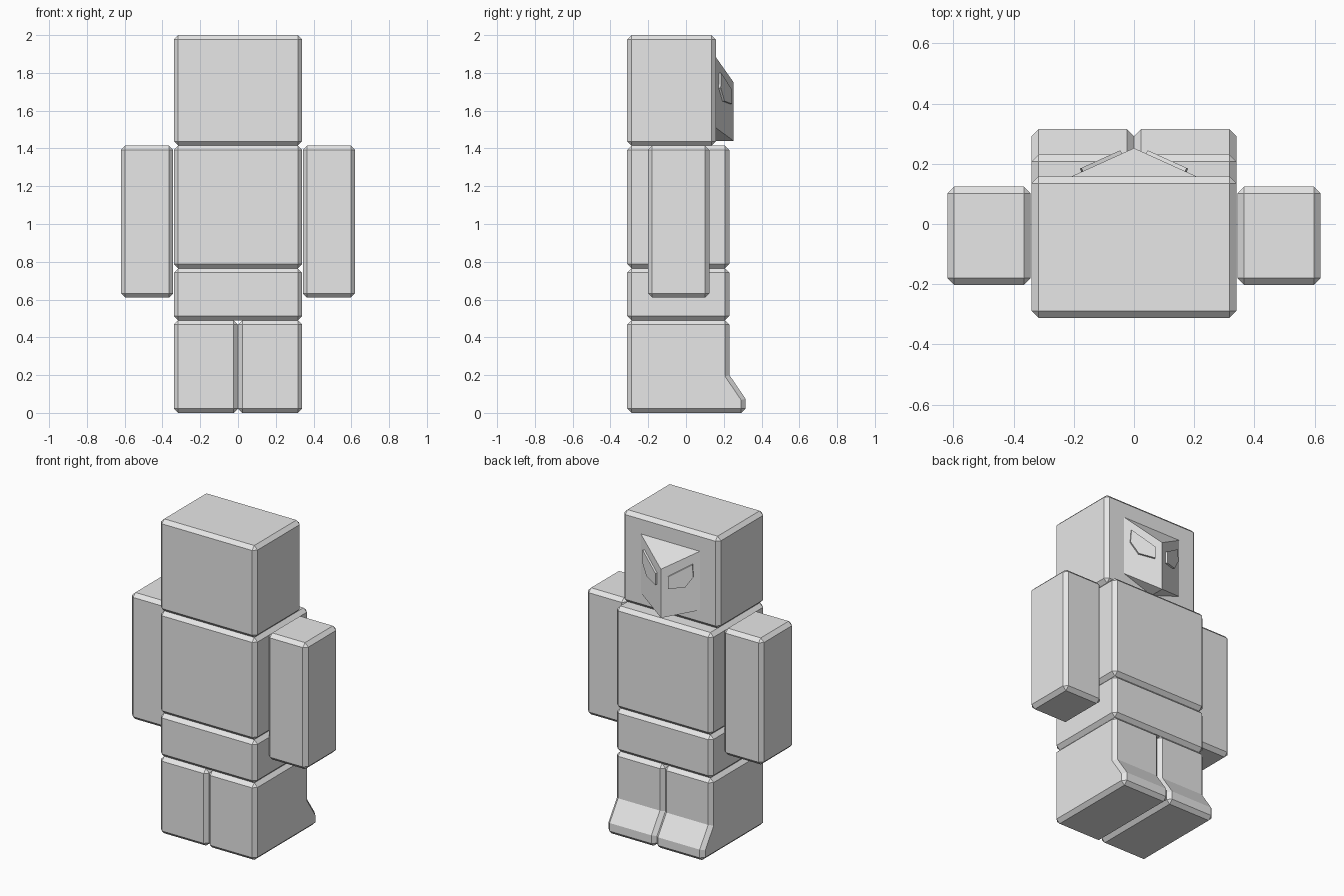
import bpy
import math
from mathutils import Vector

if "Cube" in bpy.data.objects:
    bpy.data.objects.remove(bpy.data.objects["Cube"])

grey = bpy.data.materials.new("light_grey")
grey.diffuse_color = (0.8, 0.8, 0.8, 1)
grey.use_nodes = True
grey.node_tree.nodes["Principled BSDF"].inputs["Base Color"].default_value = grey.diffuse_color


def make(name, verts, faces, bevel=0.0):
    mesh = bpy.data.meshes.new(name)
    mesh.from_pydata(verts, [], faces)
    mesh.materials.append(grey)
    obj = bpy.data.objects.new(name, mesh)
    bpy.context.collection.objects.link(obj)
    if bevel:
        mod = obj.modifiers.new("chamfer", 'BEVEL')
        mod.width = bevel
        mod.segments = 1
        mod.limit_method = 'ANGLE'
        mod.angle_limit = math.radians(50)
    return obj


def prism(name, front, back, bevel=0.0):
    """Closed solid between two matching outlines; front is counter-clockwise."""
    n = len(front)
    faces = [tuple(range(n)), tuple(reversed(range(n, 2 * n)))]
    faces += [(i, n + i, n + (i + 1) % n, (i + 1) % n) for i in range(n)]
    return make(name, front + back, faces, bevel)


def side_profile(name, x0, x1, outline, bevel=0.023):
    """Extrude a (y, z) outline between x0 and x1."""
    return prism(name, [(x1, y, z) for y, z in outline],
                 [(x0, y, z) for y, z in outline], bevel)


def block(name, x0, x1, y0, y1, z0, z1):
    return side_profile(name, x0, x1, [(y0, z0), (y1, z0), (y1, z1), (y0, z1)])


# Head, torso and hips
block("head", -0.34, 0.34, -0.312, 0.158, 1.415, 2.0)
block("torso", -0.34, 0.34, -0.312, 0.23, 0.765, 1.415)
block("hips", -0.34, 0.34, -0.312, 0.23, 0.49, 0.765)

# Legs with sloping feet, and arms
leg = [(-0.312, 0), (0.315, 0), (0.315, 0.075), (0.23, 0.2), (0.23, 0.49), (-0.312, 0.49)]
for side, x in (("left", -1), ("right", 1)):
    lo, hi = sorted((0, 0.34 * x))
    side_profile(side + "_leg", lo, hi, leg)
    lo, hi = sorted((0.343 * x, 0.62 * x))
    block(side + "_arm", lo, hi, -0.202, 0.124, 0.61, 1.415)

# Wedge mask on the back of the head
W, BASE, TIP = 0.21, 0.157, 0.252
make("mask",
     [(-W, BASE, 1.885), (W, BASE, 1.885), (W, BASE, 1.51), (-W, BASE, 1.51),
      (0, TIP, 1.75), (0, TIP, 1.44), (0, BASE, 1.44)],
     [(0, 4, 1), (0, 3, 5, 4), (1, 4, 5, 2), (3, 6, 5), (2, 5, 6), (0, 1, 2, 6, 3)])

# Raised eye plates lying on the mask's two slanted sides
eye = [(0.04, 1.71), (0.17, 1.80), (0.175, 1.72), (0.13, 1.65), (0.04, 1.635)]
slope = (TIP - BASE) / W
for side, s in (("left", -1), ("right", 1)):
    normal = Vector((s * slope, 1, 0)).normalized()
    points = [Vector((s * x, TIP - slope * x, z)) for x, z in eye]
    if s > 0:
        points.reverse()
    outer = [tuple(p + normal * 0.012) for p in points]
    inner = [tuple(p - normal * 0.004) for p in points]
    # Keep outward winding whichever way the outline runs
    a, b, c = (Vector(outer[i]) for i in range(3))
    if (b - a).cross(c - a).dot(normal) < 0:
        outer.reverse()
        inner.reverse()
    prism(side + "_eye", outer, inner)
